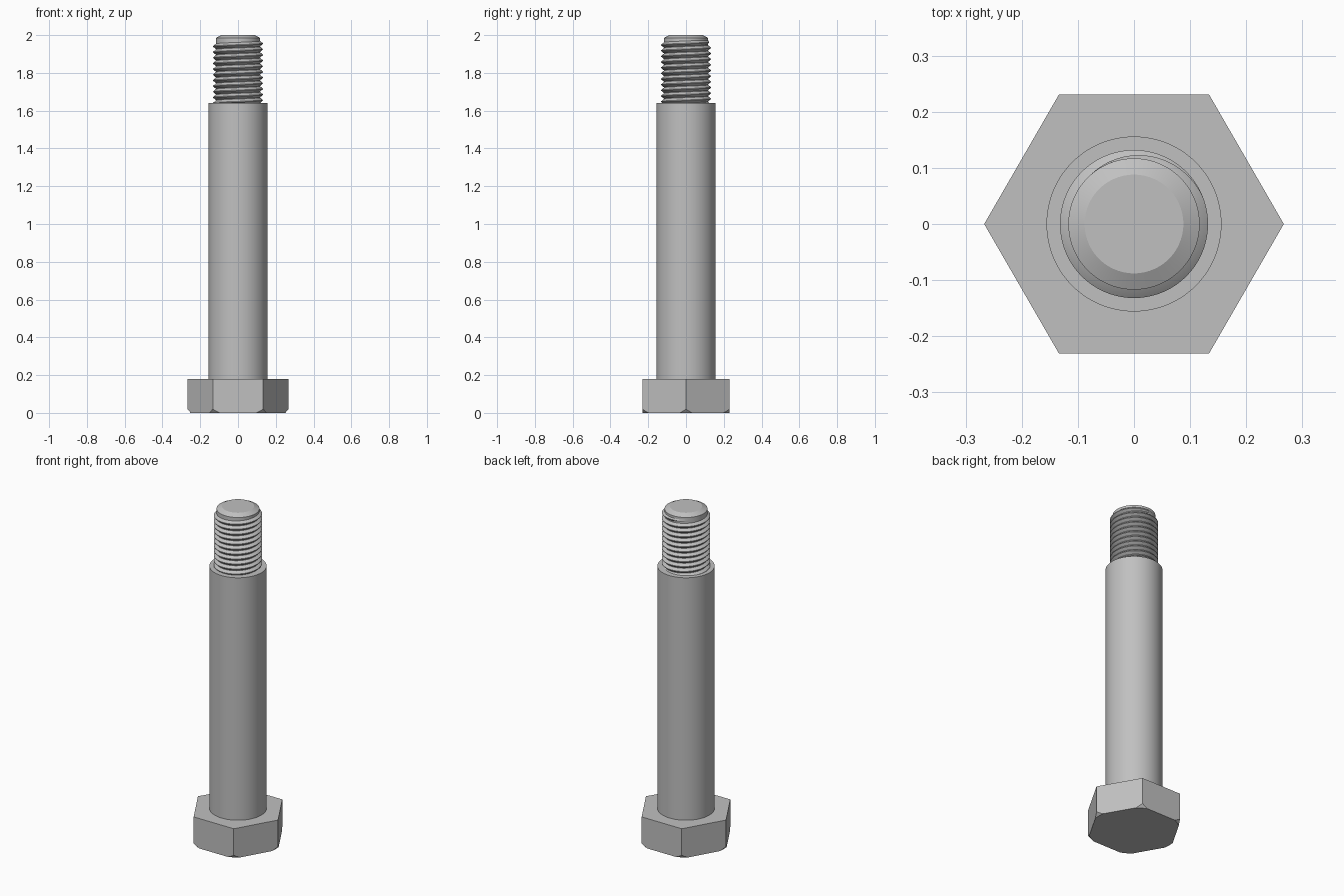
import bpy
import bmesh
from math import pi, cos, sin, radians
from mathutils import Vector

if "Cube" in bpy.data.objects:
    bpy.data.objects.remove(bpy.data.objects["Cube"], do_unlink=True)

STEEL = (0.53, 0.53, 0.53, 1.0)
steel = bpy.data.materials.new("steel_grey")
steel.use_nodes = True
steel.diffuse_color = STEEL
steel.node_tree.nodes["Principled BSDF"].inputs["Base Color"].default_value = STEEL


def finish(bm, name):
    bmesh.ops.recalc_face_normals(bm, faces=bm.faces)
    mesh = bpy.data.meshes.new(name)
    bm.to_mesh(mesh)
    bm.free()
    mesh.materials.append(steel)
    obj = bpy.data.objects.new(name, mesh)
    bpy.context.collection.objects.link(obj)
    bpy.ops.object.select_all(action="DESELECT")
    obj.select_set(True)
    bpy.context.view_layer.objects.active = obj
    bpy.ops.object.shade_smooth_by_angle(angle=radians(25))
    return obj


def bridge(bm, a, b, closed):
    """Quads between two equal rows of vertices."""
    n = len(a)
    for i in range(n if closed else n - 1):
        j = (i + 1) % n
        bm.faces.new((a[i], a[j], b[j], b[i]))


def lathe(name, profile, sides=96):
    bm = bmesh.new()
    rings = [[bm.verts.new((r * cos(2 * pi * i / sides), r * sin(2 * pi * i / sides), z))
              for i in range(sides)] for r, z in profile]
    for a, b in zip(rings, rings[1:]):
        bridge(bm, a, b, True)
    bm.faces.new(rings[0])
    bm.faces.new(rings[-1])
    return finish(bm, name)


# Hexagonal head with its lower corners chamfered
HEAD_R, HEAD_H = 0.267, 0.18
bm = bmesh.new()
base = [bm.verts.new((HEAD_R * cos(k * pi / 3), HEAD_R * sin(k * pi / 3), 0)) for k in range(6)]
top = [bm.verts.new((v.co.x, v.co.y, HEAD_H)) for v in base]
bridge(bm, base, top, True)
bm.faces.new(base)
bm.faces.new(top)
for k in range(6):
    for offset in (-5, 0, 5):
        angle = k * pi / 3 + radians(offset)
        out = Vector((cos(angle), sin(angle), 0))
        cut = bmesh.ops.bisect_plane(
            bm, geom=bm.verts[:] + bm.edges[:] + bm.faces[:], dist=1e-6,
            plane_co=out * 0.25, plane_no=out - Vector((0, 0, 0.85)), clear_outer=True)
        rim = [e for e in cut["geom_cut"] if isinstance(e, bmesh.types.BMEdge) and e.is_boundary]
        if rim:
            bmesh.ops.holes_fill(bm, edges=rim, sides=0)
finish(bm, "hex_head")

# Smooth shank, then the threaded core with a chamfered tip
CORE_R, MAJOR_R, SHOULDER = 0.117, 0.132, 1.64
lathe("shank_and_core", [(0.156, HEAD_H), (0.156, SHOULDER), (CORE_R, SHOULDER),
                         (CORE_R, 1.985), (0.088, 2.0)])

# Right-hand helical thread that fades out near the tip
PITCH, TURNS, STEPS = 0.03, 11.5, 72
END_ANGLE, END_Z = radians(130), 1.966
total = int(TURNS * STEPS)
bm = bmesh.new()
previous = None
for s in range(total + 1):
    left = (total - s) / STEPS
    fade = max(0.02, min(1.0, left / 0.3))
    angle = END_ANGLE - 2 * pi * left
    z = END_Z - PITCH * left
    half = PITCH / 2 * (0.4 + 0.6 * fade)
    crest = CORE_R + (MAJOR_R - CORE_R) * fade
    section = [(CORE_R - 0.002, -half), (CORE_R, -half * 0.93), (crest, -half * 0.12),
               (crest, half * 0.12), (CORE_R, half * 0.93), (CORE_R - 0.002, half)]
    row = [bm.verts.new((r * cos(angle), r * sin(angle), z + dz)) for r, dz in section]
    if previous:
        bridge(bm, previous, row, True)
    else:
        bm.faces.new(row)
    previous = row
bm.faces.new(previous)
finish(bm, "screw_thread")
